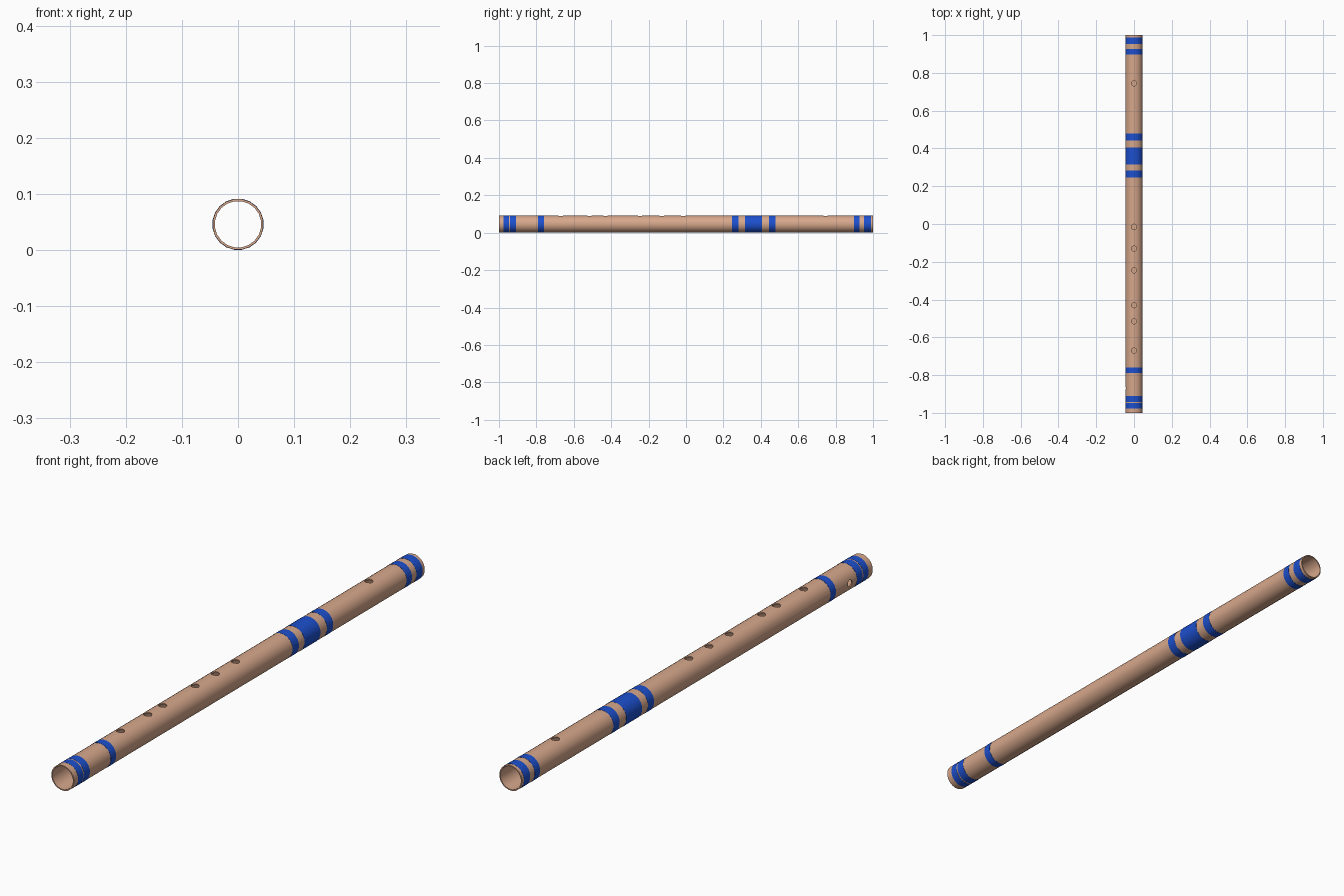
import bpy, bmesh, math

if "Cube" in bpy.data.objects:
    bpy.data.objects.remove(bpy.data.objects["Cube"])

SIDES, ZC = 20, 0.046
R_OUT, R_IN, R_BAND = 0.0455, 0.0415, 0.046

def material(name, rgb):
    m = bpy.data.materials.new(name)
    m.diffuse_color = (*rgb, 1)
    m.use_nodes = True
    m.node_tree.nodes["Principled BSDF"].inputs["Base Color"].default_value = m.diffuse_color
    return m

bamboo = material("bamboo", (0.68, 0.39, 0.26))
blue = material("blue_thread", (0.012, 0.08, 0.62))

def tube(name, y0, y1, r_out, r_in, mat):
    """Hollow cylinder along y, made by spinning a rectangular wall section."""
    bm = bmesh.new()
    profile = [(r_out, y0), (r_out, y1), (r_in, y1), (r_in, y0)]
    rings = []
    for i in range(SIDES):
        a = 2 * math.pi * (i + 0.5) / SIDES
        rings.append([bm.verts.new((r * math.sin(a), y, ZC + r * math.cos(a)))
                      for r, y in profile])
    for i in range(SIDES):
        a, b = rings[i], rings[(i + 1) % SIDES]
        for j in range(4):
            k = (j + 1) % 4
            bm.faces.new((a[j], a[k], b[k], b[j]))
    bmesh.ops.recalc_face_normals(bm, faces=bm.faces)
    me = bpy.data.meshes.new(name)
    bm.to_mesh(me)
    bm.free()
    me.materials.append(mat)
    ob = bpy.data.objects.new(name, me)
    bpy.context.collection.objects.link(ob)
    return ob

def smooth(ob):
    bpy.ops.object.select_all(action='DESELECT')
    ob.select_set(True)
    bpy.context.view_layer.objects.active = ob
    bpy.ops.object.shade_smooth_by_angle(angle=math.radians(35))

def drill(body, y, radius, side=False):
    """Cut a round hole through one wall, on the top or on the -x side."""
    loc = (-ZC, y, ZC) if side else (0, y, 2 * ZC)
    rot = (0, math.pi / 2, 0) if side else (0, 0, 0)
    bpy.ops.mesh.primitive_cylinder_add(vertices=16, radius=radius, depth=0.05,
                                        location=loc, rotation=rot)
    cutter = bpy.context.object
    cutter.hide_render = True
    cutter.data.materials.append(bamboo)
    bpy.context.view_layer.objects.active = body
    mod = body.modifiers.new("hole", 'BOOLEAN')
    mod.operation, mod.solver, mod.object = 'DIFFERENCE', 'EXACT', cutter
    bpy.ops.object.modifier_apply(modifier=mod.name)
    bpy.data.objects.remove(cutter)

# Bamboo body with mouth hole, six finger holes and a small side hole
body = tube("flute_body", -1, 1, R_OUT, R_IN, bamboo)
for y in (0.745, -0.015, -0.13, -0.245, -0.43, -0.515, -0.67):
    drill(body, y, 0.014)
drill(body, -0.87, 0.012, side=True)
smooth(body)

# Blue thread bindings
bands = [(-0.976, -0.947), (-0.942, -0.91), (-0.79, -0.76), (0.247, 0.282),
         (0.315, 0.405), (0.443, 0.478), (0.897, 0.927), (0.953, 0.988)]
for i, (y0, y1) in enumerate(bands):
    smooth(tube(f"thread_band_{i + 1}", y0, y1, R_BAND, R_OUT - 0.001, blue))
